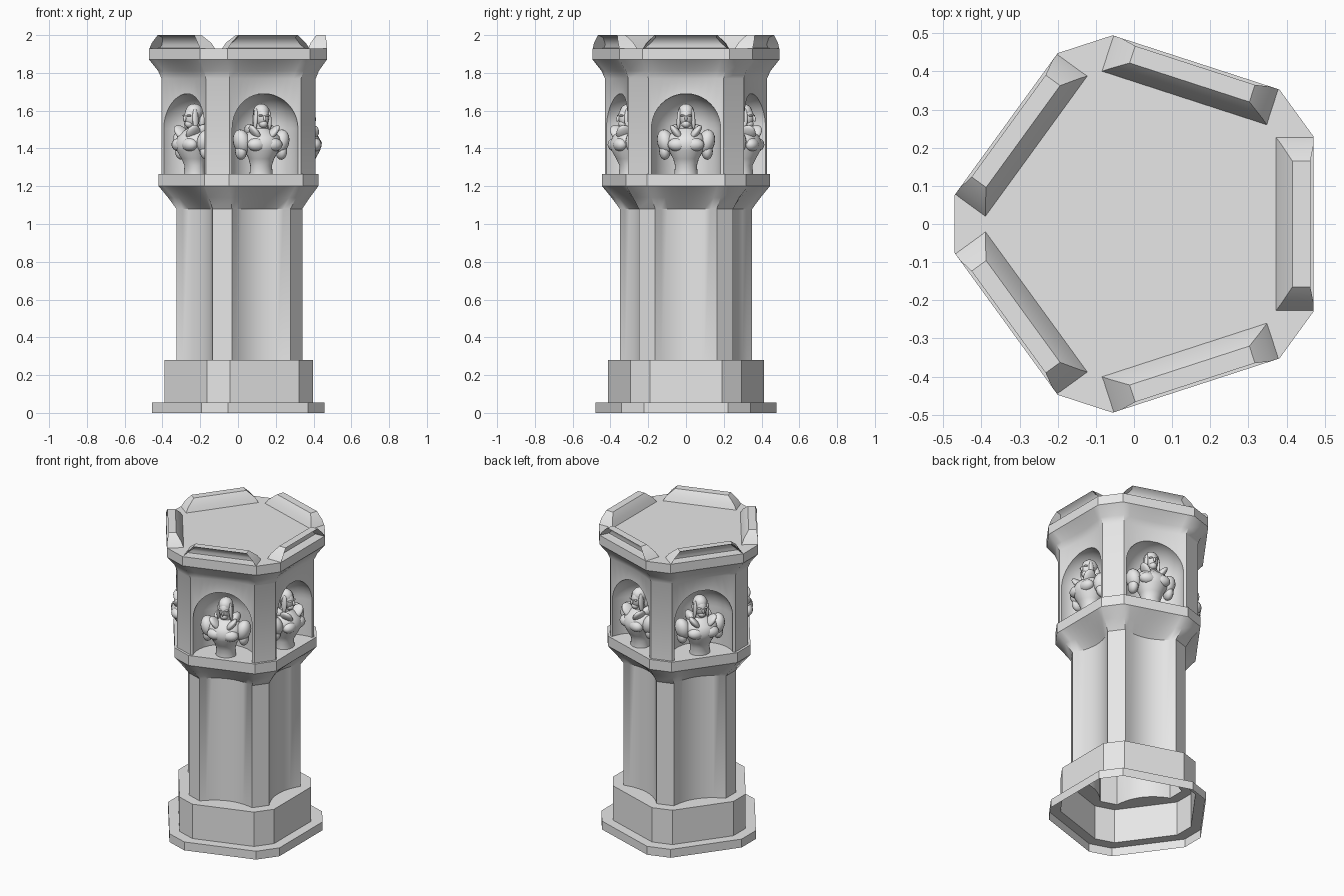
import bpy, bmesh, math
from mathutils import Matrix, Vector

if "Cube" in bpy.data.objects:
    bpy.data.objects.remove(bpy.data.objects["Cube"])

CX = 0.025                      # axis of the five-sided tower
HALF = math.radians(27.3)       # half angle of a main side
STEP = math.radians(72)

stone = bpy.data.materials.new("pale_stone")
stone.diffuse_color = (0.8, 0.8, 0.8, 1)
stone.use_nodes = True
stone.node_tree.nodes["Principled BSDF"].inputs["Base Color"].default_value = stone.diffuse_color


def finish(name, bm, angle=35, normals=True):
    if normals:
        bmesh.ops.recalc_face_normals(bm, faces=bm.faces[:])
    me = bpy.data.meshes.new(name)
    bm.to_mesh(me)
    bm.free()
    me.materials.append(stone)
    ob = bpy.data.objects.new(name, me)
    bpy.context.collection.objects.link(ob)
    smooth(ob, angle)
    return ob


def smooth(ob, angle):
    bpy.ops.object.select_all(action='DESELECT')
    ob.select_set(True)
    bpy.context.view_layer.objects.active = ob
    bpy.ops.object.shade_smooth_by_angle(angle=math.radians(angle))


def loft(bm, rings, cap_bottom, cap_top):
    loops = [[bm.verts.new(p) for p in r] for r in rings]
    n = len(loops[0])
    for a, b in zip(loops, loops[1:]):
        for i in range(n):
            j = (i + 1) % n
            bm.faces.new((a[i], a[j], b[j], b[i]))
    if cap_bottom:
        bm.faces.new(loops[0][::-1])
    if cap_top:
        bm.faces.new(loops[-1])


def tower_ring(z, radius, recess, cuts=10):
    # five sides, each hollowed by recess, joined by narrow corner pillars
    pts = []
    for k in range(5):
        rot = Matrix.Rotation(k * STEP, 3, 'Z')
        for i in range(cuts + 1):
            t = 2 * i / cuts - 1
            p = rot @ Vector((radius * math.cos(HALF) - recess * (1 - t * t),
                              radius * math.sin(HALF) * t, z))
            pts.append((p.x + CX, p.y, z))
    return pts


def circle_ring(cx, z, rx, ry, n=32):
    return [(cx + rx * math.cos(2 * math.pi * i / n),
             ry * math.sin(2 * math.pi * i / n), z) for i in range(n)]


def side_matrix(k):
    return Matrix.Translation((CX, 0, 0)) @ Matrix.Rotation(k * STEP, 4, 'Z')


# Base, plinth, shaft and ledge: a shell open underneath
bm = bmesh.new()
loft(bm, [tower_ring(*r) for r in (
    (0, .486, 0), (.055, .486, 0), (.055, .418, 0), (.28, .418, 0),
    (.28, .355, .05), (1.08, .355, .05), (1.14, .40, .028),
    (1.2, .45, 0), (1.265, .45, 0))], False, True)
finish("base_and_shaft", bm)

# Upper storey with flared roof rim
bm = bmesh.new()
loft(bm, [tower_ring(*r) for r in (
    (1.24, .435, .022), (1.77, .435, .022), (1.81, .453, .015),
    (1.87, .501, 0), (1.93, .501, 0))], True, True)
upper = finish("upper_storey", bm)

# Arched niches cut into the five sides
bm = bmesh.new()
NR = .185
for k in range(5):
    part = bmesh.new()
    arch = [circle_ring(.365, 1.505 + NR * math.sin(a), NR * math.cos(a), NR * math.cos(a))
            for a in (math.radians(d) for d in range(0, 90, 9))]
    loft(part, [circle_ring(.365, 1.2, NR, NR)] + arch, True, True)
    part.transform(side_matrix(k))
    tmp = bpy.data.meshes.new("tmp")
    part.to_mesh(tmp)
    part.free()
    bm.from_mesh(tmp)
    bpy.data.meshes.remove(tmp)
cutter = finish("niche_cutter", bm)
cutter.hide_render = True
mod = upper.modifiers.new("niches", 'BOOLEAN')
mod.operation = 'DIFFERENCE'
mod.solver = 'EXACT'
mod.object = cutter
bpy.context.view_layer.objects.active = upper
bpy.ops.object.modifier_apply(modifier=mod.name)
bpy.data.objects.remove(cutter)
smooth(upper, 35)

# Roof battlements: tapered blocks with a hollowed outer face
A = .445
bm = bmesh.new()
loft(bm, [
    [(A - .1, -.23, 1.925), (A, -.23, 1.925), (A, .23, 1.925), (A - .1, .23, 1.925)],
    [(A - .085, -.21, 1.96), (A, -.205, 1.96), (A, .205, 1.96), (A - .085, .21, 1.96)],
    [(A - .055, -.165, 2.0), (A - .008, -.165, 2.0), (A - .008, .165, 2.0), (A - .055, .165, 2.0)],
], True, True)
bmesh.ops.recalc_face_normals(bm, faces=bm.faces[:])
outer = [f for f in bm.faces if f.normal.x > .9]
bmesh.ops.inset_region(bm, faces=outer, thickness=.014)
inner = {v for f in outer for v in f.verts}
for v in inner:
    v.co.x -= .03 if v.co.z > 1.97 else .06
first = finish("battlement", bm, 40, False)

# Portrait bust, facing +x
bm = bmesh.new()


def blob(loc, size, tilt=(0, 0, 0), seg=16):
    m = Matrix.Translation(loc)
    for a, ax in zip(tilt, 'XYZ'):
        m = m @ Matrix.Rotation(math.radians(a), 4, ax)
    bmesh.ops.create_uvsphere(bm, u_segments=seg, v_segments=seg // 2 + 2, radius=1,
                              matrix=m @ Matrix.Diagonal((*size, 1)))


# torso and neck
loft(bm, [circle_ring(x, z, rx, ry, 24) for x, z, rx, ry in (
    (0, 1.26, .055, .062), (0, 1.31, .052, .058), (.005, 1.345, .065, .068),
    (.01, 1.39, .085, .092), (.012, 1.43, .092, .105), (.005, 1.465, .08, .098),
    (0, 1.49, .058, .065), (.005, 1.505, .035, .035), (.012, 1.55, .03, .03))], True, True)
for s in (-1, 1):
    blob((0, s * .108, 1.435), (.055, .045, .066), (s * -14, 0, 0))      # shoulder
    blob((.0, s * .112, 1.385), (.042, .03, .045))                       # cut arm
    blob((.065, s * .045, 1.42), (.038, .052, .036))                     # chest
    blob((.045, s * .048, 1.48), (.042, .02, .055), (s * -38, 25, 0))    # front collar
    blob((-.03, s * .05, 1.495), (.055, .028, .035), (s * -25, 0, 0))    # back collar
    blob((.022, s * .038, 1.555), (.018, .011, .058), (s * 4, 0, 0), 12) # side hair
    blob((.05, s * .018, 1.574), (.012, .014, .006), seg=10)             # brow
blob((.015, 0, 1.566), (.046, .037, .056))                              # head
blob((.035, 0, 1.53), (.025, .024, .022))                               # jaw
blob((.064, 0, 1.558), (.01, .007, .017), (0, -15, 0), 10)              # nose
blob((.002, 0, 1.592), (.05, .043, .045))                               # hair crown
blob((-.033, 0, 1.55), (.025, .04, .065))                               # hair back
bm.transform(Matrix.Translation((.315, 0, 0)))
bust = finish("bust", bm, 50)

# Repeat battlements and busts on every side
for ob in (first, bust):
    ob.matrix_world = side_matrix(0)
    for k in range(1, 5):
        copy = bpy.data.objects.new(ob.name + "_%d" % (k + 1), ob.data)
        bpy.context.collection.objects.link(copy)
        copy.matrix_world = side_matrix(k)
